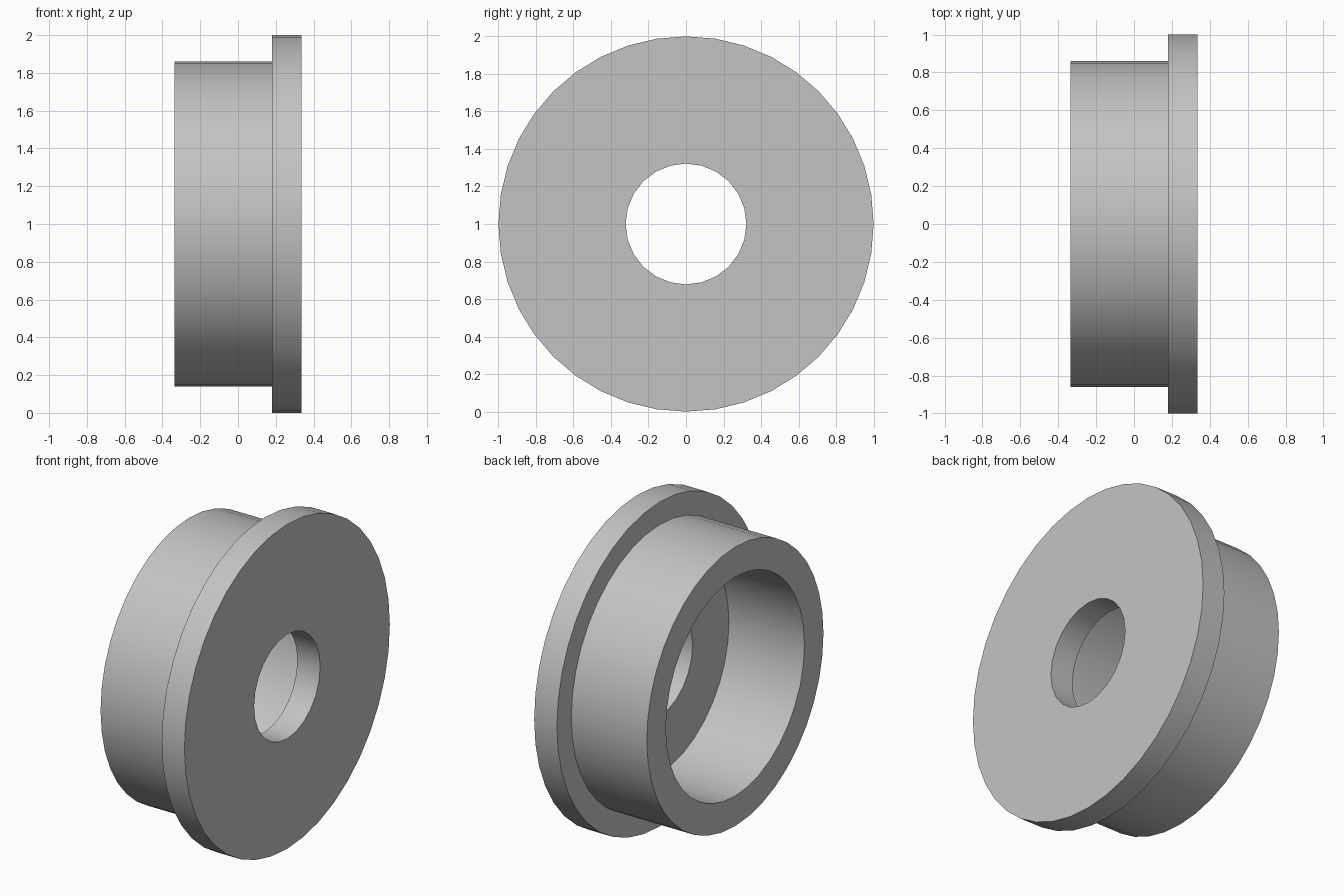
import bpy
import bmesh
from math import cos, sin, pi, radians

cube = bpy.data.objects.get("Cube")
if cube:
    bpy.data.objects.remove(cube, do_unlink=True)

# Plain grey material
grey = bpy.data.materials.new("light grey")
grey.use_nodes = True
colour = (0.55, 0.55, 0.55, 1)
grey.diffuse_color = colour
grey.node_tree.nodes["Principled BSDF"].inputs["Base Color"].default_value = colour

FRONT, STEP, END = 0.335, 0.18, -0.335

# Closed section of the bushing: (x, radius, sides)
section = [
    (FRONT, 1.0, 40),    # flange rim
    (STEP, 1.0, 40),
    (STEP, 0.86, 40),    # hub
    (END, 0.86, 40),
    (END, 0.675, 36),    # cavity
    (STEP, 0.675, 36),
    (STEP, 0.322, 24),   # bore
    (FRONT, 0.322, 24),
]


def ring(bm, x, r, n):
    return [bm.verts.new((x, r * sin(2 * pi * i / n), 1 + r * cos(2 * pi * i / n)))
            for i in range(n)]


def stitch(bm, a, b):
    """Join two rings, with quads if they match and triangles if not."""
    na, nb = len(a), len(b)
    if na == nb:
        for i in range(na):
            k = (i + 1) % na
            bm.faces.new((a[i], a[k], b[k], b[i]))
        return
    i = j = 0
    while i < na or j < nb:
        if i < na and (j == nb or (i + 1) * nb <= (j + 1) * na):
            bm.faces.new((a[i], a[(i + 1) % na], b[j % nb]))
            i += 1
        else:
            bm.faces.new((a[i % na], b[(j + 1) % nb], b[j]))
            j += 1


# Flanged bushing
bm = bmesh.new()
rings = [ring(bm, *s) for s in section]
for k, a in enumerate(rings):
    stitch(bm, a, rings[(k + 1) % len(rings)])
bmesh.ops.recalc_face_normals(bm, faces=bm.faces)
mesh = bpy.data.meshes.new("flanged_bushing")
bm.to_mesh(mesh)
bm.free()
mesh.materials.append(grey)
bushing = bpy.data.objects.new("flanged_bushing", mesh)
bpy.context.collection.objects.link(bushing)

# Smooth walls, sharp rims
bpy.ops.object.select_all(action="DESELECT")
bushing.select_set(True)
bpy.context.view_layer.objects.active = bushing
bpy.ops.object.shade_smooth_by_angle(angle=radians(30))
